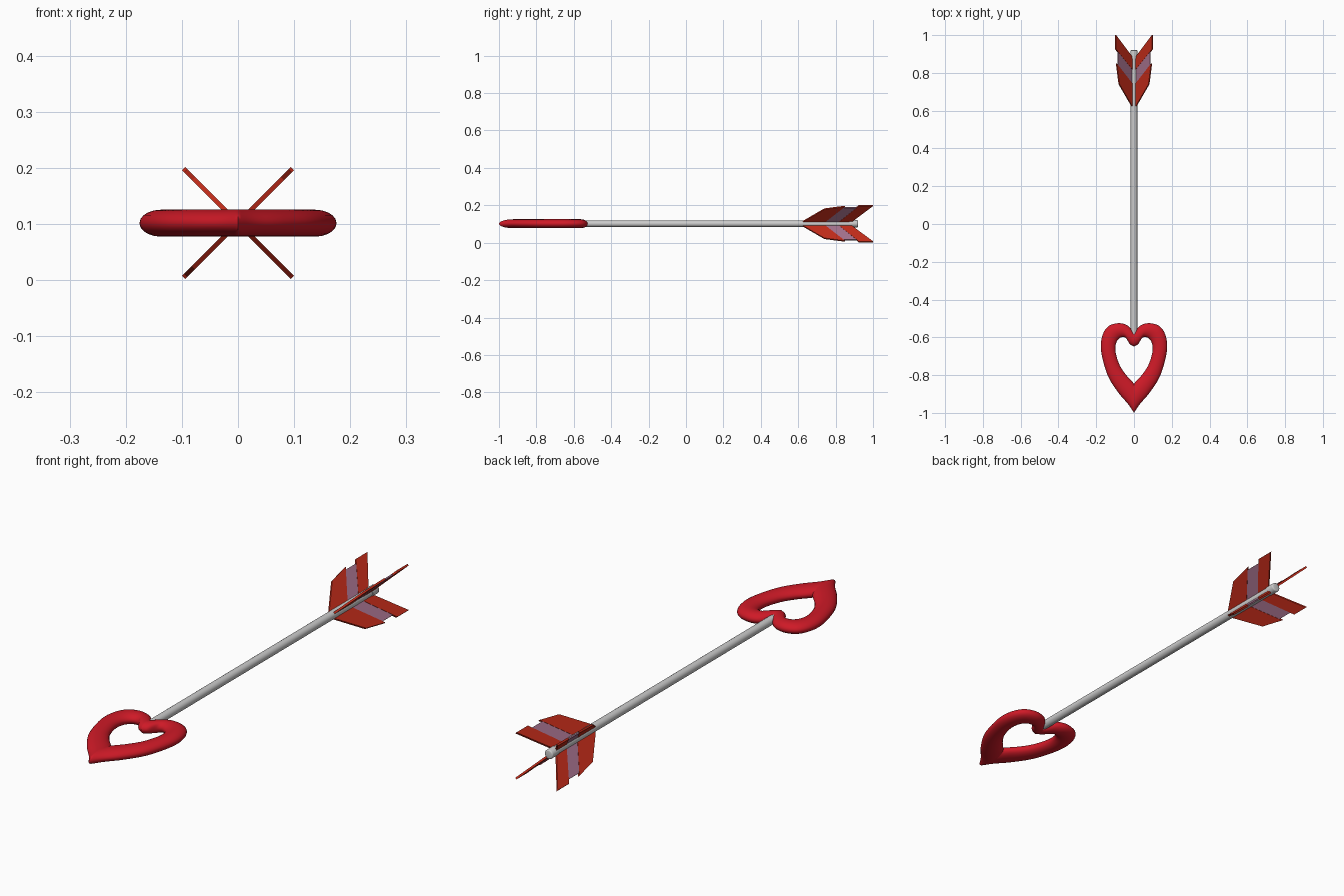
import bpy, bmesh, math
from mathutils import Vector, Matrix

if "Cube" in bpy.data.objects:
    bpy.data.objects.remove(bpy.data.objects["Cube"])

CZ = 0.1015  # height of the arrow axis


def material(name, rgb):
    m = bpy.data.materials.new(name)
    m.diffuse_color = (*rgb, 1)
    m.use_nodes = True
    m.node_tree.nodes["Principled BSDF"].inputs["Base Color"].default_value = m.diffuse_color
    return m


heart_red = material("heart_red", (0.62, 0.01, 0.02))
vane_red = material("vane_red", (0.55, 0.025, 0.01))
mauve = material("mauve", (0.38, 0.17, 0.27))


def make_object(name, bm, mat=None, smooth=None):
    bmesh.ops.recalc_face_normals(bm, faces=bm.faces)
    me = bpy.data.meshes.new(name)
    bm.to_mesh(me)
    bm.free()
    ob = bpy.data.objects.new(name, me)
    bpy.context.collection.objects.link(ob)
    if mat:
        me.materials.append(mat)
    if smooth:
        bpy.ops.object.select_all(action='DESELECT')
        ob.select_set(True)
        bpy.context.view_layer.objects.active = ob
        bpy.ops.object.shade_smooth_by_angle(angle=math.radians(smooth))
    return ob


def spline(pts, steps=5):
    """Catmull-Rom curve through 2D points."""
    p = [Vector(q) for q in pts]
    p = [2 * p[0] - p[1]] + p + [2 * p[-1] - p[-2]]
    out = []
    for i in range(1, len(p) - 2):
        a, b, c, d = p[i - 1:i + 3]
        for k in range(steps):
            t = k / steps
            out.append(0.5 * (2 * b + (c - a) * t + (2 * a - 5 * b + 4 * c - d) * t ** 2
                              + (3 * b - a - 3 * c + d) * t ** 3))
    return out + [p[-2]]


# Heart head: oval tube lofted between outer and inner half outlines, mirrored in x
outer = spline([(0, -0.575), (0.035, -0.537), (0.085, -0.525), (0.14, -0.545), (0.17, -0.60),
                (0.173, -0.68), (0.14, -0.80), (0.085, -0.89), (0.03, -0.955), (0, -1.0)])
inner = spline([(0, -0.648), (0.022, -0.636), (0.045, -0.602), (0.075, -0.603), (0.095, -0.632),
                (0.097, -0.68), (0.077, -0.745), (0.045, -0.795), (0.016, -0.827), (0, -0.845)])
bm = bmesh.new()
N = 20
rings = []
for o, i in zip(outer, inner):
    c, h = (o + i) / 2, (o - i) / 2
    ring = []
    for k in range(N):
        a = 2 * math.pi * k / N
        q = c + h * math.cos(a)
        ring.append(bm.verts.new((q.x, q.y, CZ + 0.024 * math.sin(a))))
    rings.append(ring)
for r, s in zip(rings, rings[1:]):
    for k in range(N):
        bm.faces.new((r[k], r[(k + 1) % N], s[(k + 1) % N], s[k]))
half = bm.verts[:] + bm.edges[:] + bm.faces[:]
dup = bmesh.ops.duplicate(bm, geom=half)["geom"]
bmesh.ops.scale(bm, vec=(-1, 1, 1), verts=[g for g in dup if isinstance(g, bmesh.types.BMVert)])
bmesh.ops.remove_doubles(bm, verts=bm.verts, dist=1e-5)
make_object("heart_head", bm, heart_red, 50)


# Shaft and nock, both along y
def rod(name, y0, y1, radius, bevel=0):
    bm = bmesh.new()
    m = Matrix.Translation((0, (y0 + y1) / 2, CZ)) @ Matrix.Rotation(math.pi / 2, 4, 'X')
    bmesh.ops.create_cone(bm, cap_ends=True, segments=24, radius1=radius, radius2=radius,
                          depth=y1 - y0, matrix=m)
    if bevel:
        rim = [e for e in bm.edges if all(abs(v.co.y - y1) < 1e-4 for v in e.verts)]
        bmesh.ops.bevel(bm, geom=rim, offset=bevel, segments=3, profile=0.5, affect='EDGES')
    return make_object(name, bm, None, 40)


rod("shaft", -0.612, 0.90, 0.0175)
rod("nock", 0.875, 0.92, 0.0195, 0.005)


# Fletching: four diagonal vanes, each of three slanted panels (distance from axis, y)
def panel(name, pts, thick, angle, mat):
    bm = bmesh.new()
    low = [bm.verts.new((r, y, -thick / 2)) for r, y in pts]
    face = bm.faces.new(low)
    ext = bmesh.ops.extrude_face_region(bm, geom=[face])["geom"]
    bmesh.ops.translate(bm, vec=(0, 0, thick),
                        verts=[g for g in ext if isinstance(g, bmesh.types.BMVert)])
    bm.transform(Matrix.Translation((0, 0, CZ)) @ Matrix.Rotation(angle, 4, 'Y'))
    make_object(name, bm, mat)


R = 0.137
for n in range(4):
    a = math.radians(45 + 90 * n)
    panel(f"vane_front_{n + 1}", [(0.005, 0.615), (0.02, 0.628), (0.112, 0.74), (0.132, 0.85),
                                  (0.005, 0.735)], 0.008, a, vane_red)
    panel(f"vane_stripe_{n + 1}", [(0.005, 0.735), (0.122, 0.841), (0.122, 0.911),
                                   (0.005, 0.808)], 0.006, a, mauve)
    panel(f"vane_back_{n + 1}", [(0.005, 0.808), (R, 0.924), (R, 1.0), (0.005, 0.875)],
          0.008, a, vane_red)
